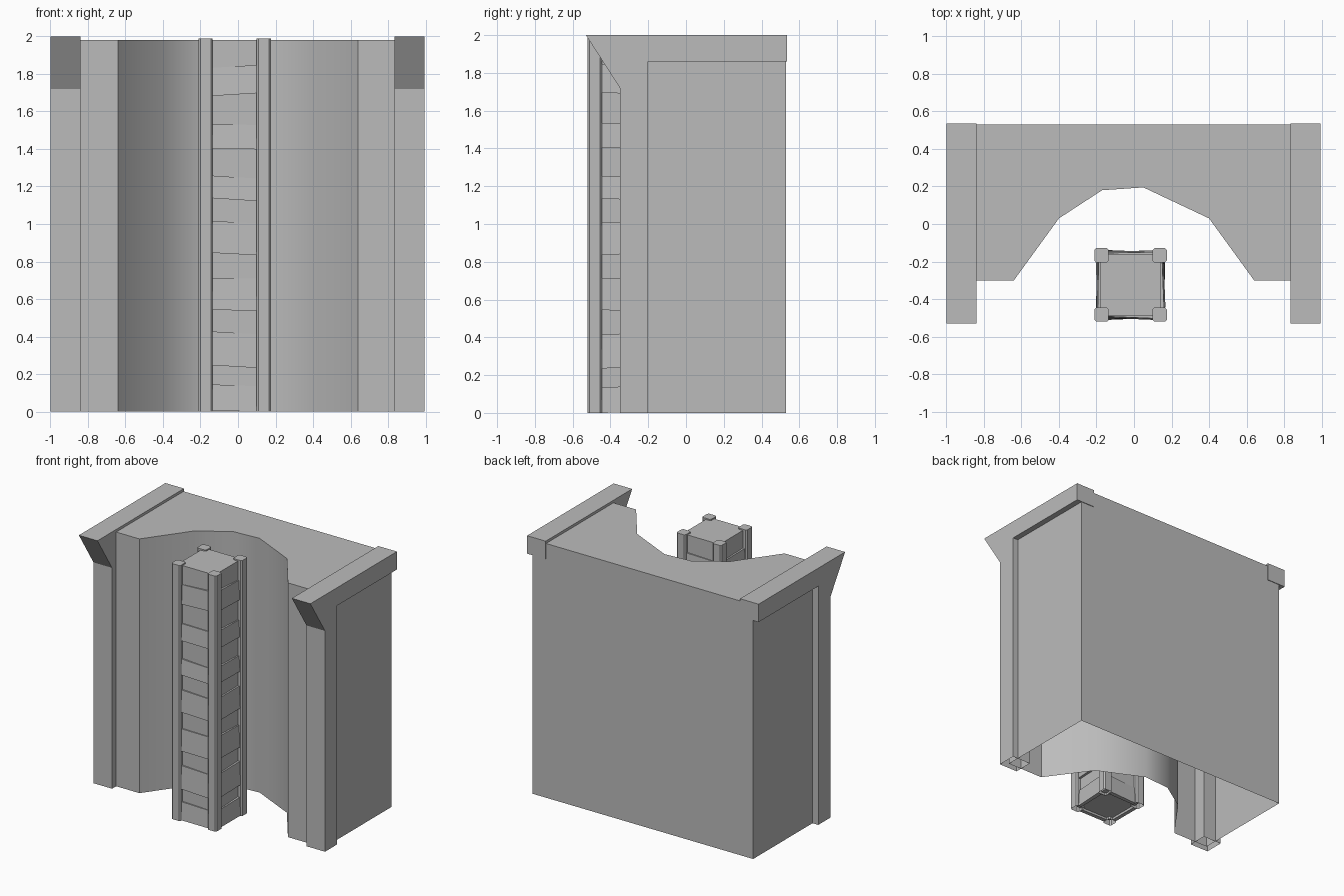
import bpy, bmesh, math, random
from mathutils import Vector

random.seed(4)
if "Cube" in bpy.data.objects:
    bpy.data.objects.remove(bpy.data.objects["Cube"], do_unlink=True)

stone = bpy.data.materials.new("grey_stone")
stone.use_nodes = True
GREY = (0.5, 0.5, 0.5, 1)
stone.diffuse_color = GREY
stone.node_tree.nodes["Principled BSDF"].inputs["Base Color"].default_value = GREY


def finish(name, bm, open_bottom=True):
    """Turn a bmesh into a shaded object, leaving the underside hollow."""
    bmesh.ops.recalc_face_normals(bm, faces=bm.faces)
    if open_bottom:
        under = [f for f in bm.faces if all(abs(v.co.z) < 1e-4 for v in f.verts)]
        bmesh.ops.delete(bm, geom=under, context="FACES_ONLY")
    mesh = bpy.data.meshes.new(name)
    bm.to_mesh(mesh)
    bm.free()
    mesh.materials.append(stone)
    obj = bpy.data.objects.new(name, mesh)
    bpy.context.collection.objects.link(obj)
    bpy.ops.object.select_all(action="DESELECT")
    obj.select_set(True)
    bpy.context.view_layer.objects.active = obj
    bpy.ops.object.shade_smooth_by_angle(angle=math.radians(32))
    return obj


def prism(name, points, along):
    """Extrude a closed outline by the given vector."""
    bm = bmesh.new()
    face = bm.faces.new([bm.verts.new(p) for p in points])
    out = bmesh.ops.extrude_face_region(bm, geom=[face], use_keep_orig=True)
    verts = [g for g in out["geom"] if isinstance(g, bmesh.types.BMVert)]
    bmesh.ops.translate(bm, verts=verts, vec=Vector(along))
    return finish(name, bm)


# Wall block with a curved niche in its front
niche = [(-0.64, -0.3), (-0.4, 0.03), (-0.17, 0.18), (0.05, 0.195),
         (0.4, 0.03), (0.64, -0.3)]
outline = [(-0.95, 0.53), (-0.95, -0.3)] + niche + [(0.95, -0.3), (0.95, 0.53)]
prism("niche_wall", [(x, y, 0) for x, y in outline], (0, 0, 1.98))

# Side frames: post, top beam and flared front end
frame = [(0.535, 2), (-0.53, 2), (-0.35, 1.72), (-0.35, 0),
         (-0.2, 0), (-0.2, 1.86), (0.535, 1.86)]
for name, x in (("right_frame", -1), ("left_frame", 0.835)):
    prism(name, [(x, y, z) for y, z in frame], (0.16, 0, 0))

# Tower corner posts with chamfered edges
CX, CY = -0.018, -0.325
R, C = 0.038, 0.028
octagon = [(R, C), (C, R), (-C, R), (-R, C), (-R, -C), (-C, -R), (C, -R), (R, -C)]
for side, sx in (("right", -1), ("left", 1)):
    for end, sy in (("front", -1), ("back", 1)):
        px, py = CX + sx * 0.155, CY + sy * 0.158
        prism(f"tower_post_{end}_{side}",
              [(px + x, py + y, 0) for x, y in octagon], (0, 0, 1.99))

# Tower core
bm = bmesh.new()
bmesh.ops.create_cube(bm, size=1)
for v in bm.verts:
    v.co = (CX + v.co.x * 0.32, CY + v.co.y * 0.33, 0.02 + (v.co.z + 0.5) * 1.96)
finish("tower_core", bm, False)

# Uneven stone courses between the posts, on all four sides
courses = [(0, 0.14), (0.24, 0.42), (0.54, 0.71), (0.84, 1.01),
           (1.13, 1.25), (1.4, 1.53), (1.69, 1.84)]
for i, side in enumerate(("front", "left", "back", "right")):
    bm = bmesh.new()
    turn = math.radians(90 * i)
    for low, high in courses:
        tilt = random.uniform(-0.012, 0.012)
        cube = bmesh.ops.create_cube(bm, size=1)["verts"]
        for v in cube:
            sx, out, up = v.co.x, v.co.y < 0, v.co.z > 0
            depth = 0.15 if not out else 0.181 + sx * tilt - (0.008 if up else 0)
            z = (high if up else low) + sx * tilt * 1.5
            x, y = sx * 0.24, -depth
            v.co = (CX + x * math.cos(turn) - y * math.sin(turn),
                    CY + x * math.sin(turn) + y * math.cos(turn), max(z, 0))
    finish(f"tower_stones_{side}", bm, False)
